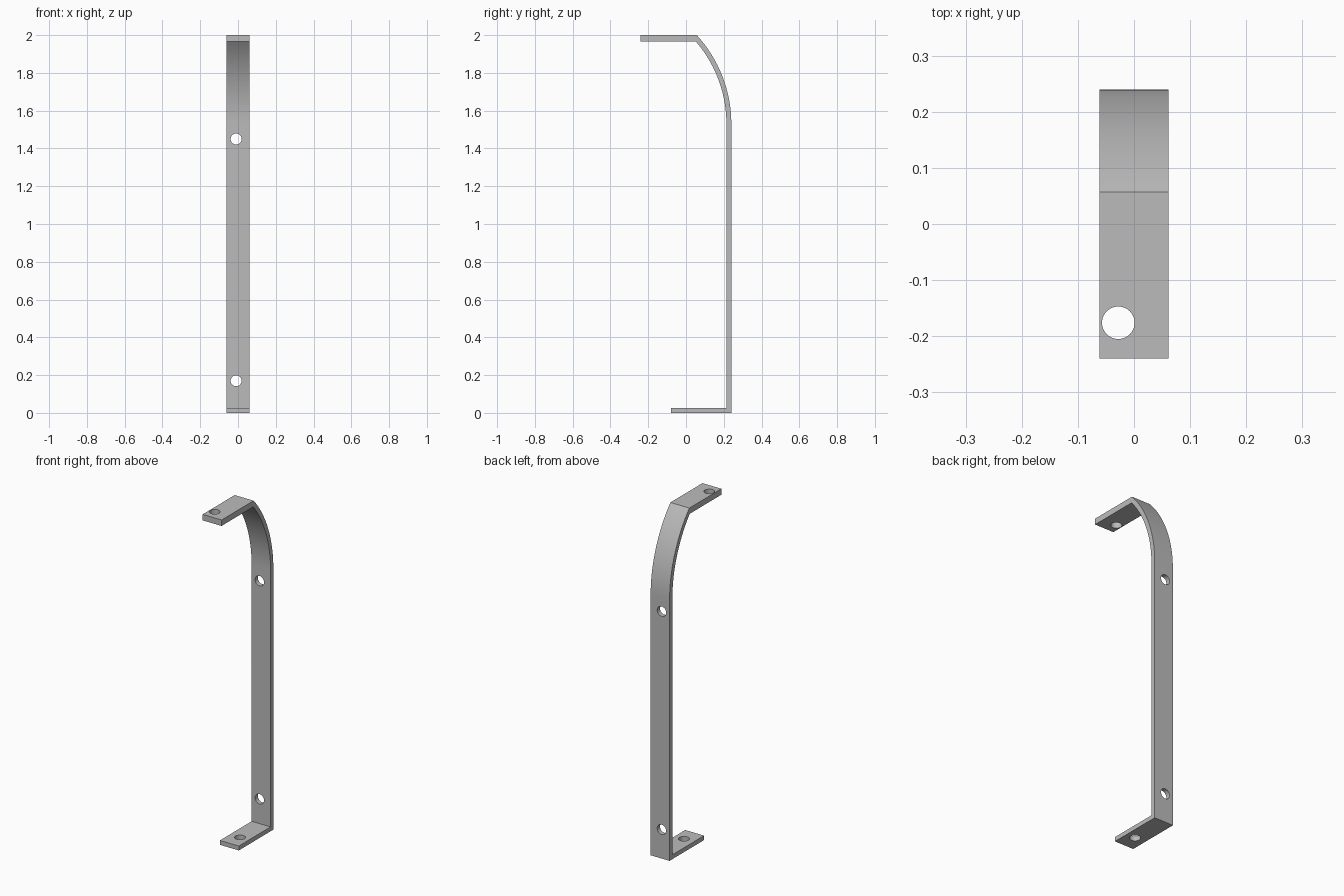
import bpy, bmesh, math
from mathutils import Matrix

if "Cube" in bpy.data.objects:
    bpy.data.objects.remove(bpy.data.objects["Cube"])

HALF_W = 0.0615              # half width of the strip
BACK, T = 0.24, 0.026        # rear face and strip thickness
TOP, TOP_T = 2.0, 0.035      # top height and upper tab thickness
BEND_Z, BEND_R = 1.53, 0.695 # start height and outer radius of the bend
HOLE_R = 0.029

grey = bpy.data.materials.new("grey_metal")
grey.use_nodes = True
colour = (0.5, 0.5, 0.5, 1)
grey.diffuse_color = colour
grey.node_tree.nodes["Principled BSDF"].inputs["Base Color"].default_value = colour


def make_object(name, bm):
    mesh = bpy.data.meshes.new(name)
    bmesh.ops.recalc_face_normals(bm, faces=bm.faces)
    bm.to_mesh(mesh)
    bm.free()
    mesh.materials.append(grey)
    obj = bpy.data.objects.new(name, mesh)
    bpy.context.collection.objects.link(obj)
    return obj


def bend(radius, top, steps=24):
    """Arc (y, z) from the upright, curving forward up to height top."""
    end = math.asin((top - BEND_Z) / radius)
    return [(BACK - BEND_R + radius * math.cos(end * i / steps),
             BEND_Z + radius * math.sin(end * i / steps)) for i in range(steps + 1)]


# Side profile: lower tab, upright, bend and upper tab
profile = [(-0.08, 0), (BACK, 0)]
profile += bend(BEND_R, TOP)
profile += [(-0.24, TOP), (-0.24, TOP - TOP_T)]
profile += reversed(bend(BEND_R - T, TOP - TOP_T))
profile += [(BACK - T, T), (-0.08, T)]

bm = bmesh.new()
face = bm.faces.new([bm.verts.new((-HALF_W, y, z)) for y, z in profile])
side = bmesh.ops.extrude_face_region(bm, geom=[face])
moved = [v for v in side["geom"] if isinstance(v, bmesh.types.BMVert)]
bmesh.ops.translate(bm, verts=moved, vec=(2 * HALF_W, 0, 0))
bracket = make_object("bracket", bm)

# Screw holes: two through the upright, one through each tab
holes = [((-0.01, BACK, 1.45), "Y"), ((-0.01, BACK, 0.17), "Y"),
         ((-0.028, -0.176, TOP), "Z"), ((0.004, 0.013, 0), "Z")]
bm = bmesh.new()
for centre, axis in holes:
    turn = Matrix.Rotation(math.pi / 2, 4, "X") if axis == "Y" else Matrix()
    bmesh.ops.create_cone(bm, cap_ends=True, segments=40, radius1=HOLE_R,
                          radius2=HOLE_R, depth=0.15,
                          matrix=Matrix.Translation(centre) @ turn)
cutter = make_object("hole_cutter", bm)
cutter.hide_render = True

drill = bracket.modifiers.new("screw_holes", "BOOLEAN")
drill.operation = "DIFFERENCE"
drill.solver = "EXACT"
drill.object = cutter

bpy.ops.object.select_all(action="DESELECT")
bracket.select_set(True)
bpy.context.view_layer.objects.active = bracket
bpy.ops.object.modifier_apply(modifier=drill.name)
bpy.data.objects.remove(cutter)
bpy.ops.object.shade_smooth_by_angle(angle=math.radians(25))
